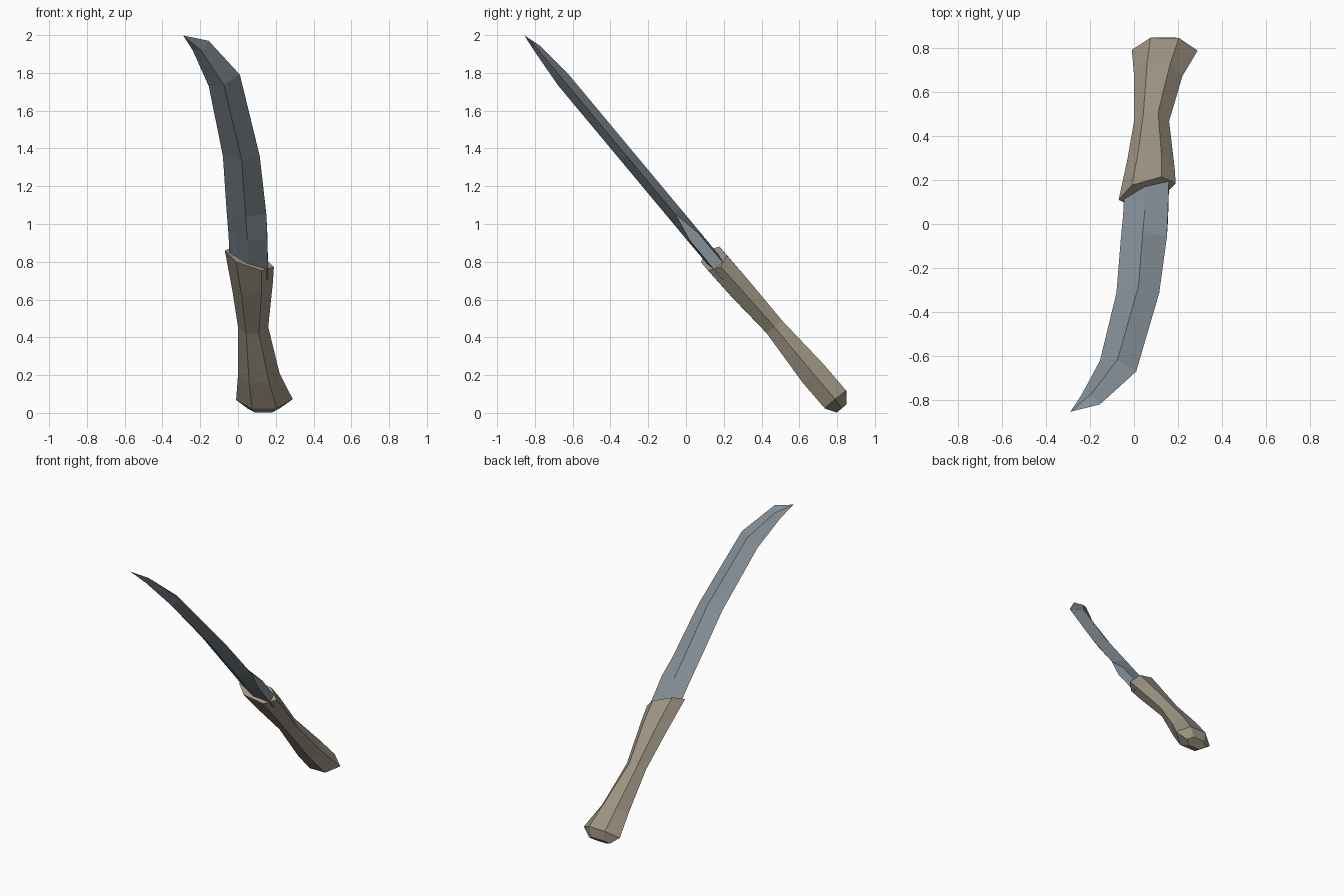
import bpy, bmesh
from mathutils import Vector

if "Cube" in bpy.data.objects:
    bpy.data.objects.remove(bpy.data.objects["Cube"])

# Knife frame: s runs from pommel to tip, t through the thickness, x across the width
AXIS = Vector((0, -0.64, 0.768))
NORMAL = Vector((0, 0.768, 0.64))


def place(x, s, t):
    return Vector((x, 0, 0)) + AXIS * s + NORMAL * t


def material(name, rgb):
    m = bpy.data.materials.new(name)
    m.diffuse_color = (*rgb, 1)
    m.use_nodes = True
    m.node_tree.nodes["Principled BSDF"].inputs["Base Color"].default_value = m.diffuse_color
    return m


def loft(name, rings, mat):
    """Skin a list of equal-length rings, cap both ends, weld collapsed points."""
    bm = bmesh.new()
    loops = [[bm.verts.new(place(*p)) for p in ring] for ring in rings]
    n = len(loops[0])
    for a, b in zip(loops, loops[1:]):
        for i in range(n):
            j = (i + 1) % n
            bm.faces.new((a[i], a[j], b[j], b[i]))
    bm.faces.new(loops[0])
    bm.faces.new(loops[-1])
    bmesh.ops.remove_doubles(bm, verts=bm.verts, dist=0.0005)
    bmesh.ops.recalc_face_normals(bm, faces=bm.faces)
    me = bpy.data.meshes.new(name)
    bm.to_mesh(me)
    bm.free()
    me.materials.append(mat)
    ob = bpy.data.objects.new(name, me)
    bpy.context.collection.objects.link(ob)
    return ob


wood = material("handle_tan", (0.35, 0.305, 0.235))
steel = material("blade_steel", (0.235, 0.275, 0.31))

# Handle: six-sided, flared at both ends, slanted collar
# (s left, s right, x left, x ridge left, x ridge right, x right, t front, t back)
handle_rows = [
    (-0.51, -0.51, 0.05, 0.09, 0.18, 0.22, 0.615, 0.682),
    (-0.455, -0.45, -0.01, 0.075, 0.205, 0.29, 0.58, 0.727),
    (-0.28, -0.27, 0.00, 0.06, 0.165, 0.22, 0.577, 0.725),
    (0.05, 0.05, 0.00, 0.043, 0.11, 0.16, 0.598, 0.704),
    (0.31, 0.37, -0.03, 0.02, 0.125, 0.185, 0.579, 0.704),
    (0.59, 0.475, -0.07, -0.01, 0.125, 0.19, 0.572, 0.70),
]
rings = []
for sl, sr, xl, xa, xb, xr, tf, tb in handle_rows:
    tm = (tf + tb) / 2
    outline = [(xl, tm), (xa, tf), (xb, tf), (xr, tm), (xb, tb), (xa, tb)]
    rings.append([(x, sl + (sr - sl) * (x - xl) / (xr - xl), t) for x, t in outline])
loft("handle", rings, wood)

# Blade: diamond section, with a blunt edge near the handle
# (x left, s left, x ridge, s ridge, x right, s right, half thickness, half blunt edge)
blade_rows = [
    (-0.04, 0.42, 0.05, 0.42, 0.16, 0.42, 0.038, 0.03),
    (-0.05, 0.70, 0.05, 0.70, 0.155, 0.69, 0.04, 0.03),
    (-0.06, 0.86, 0.04, 0.86, 0.15, 0.845, 0.04, 0),
    (-0.08, 1.246, 0.02, 1.25, 0.115, 1.246, 0.04, 0),
    (-0.155, 1.728, -0.075, 1.77, 0.01, 1.806, 0.04, 0),
    (-0.24, 1.975, -0.195, 1.99, -0.155, 2.04, 0.02, 0),
    (-0.29, 2.083, -0.29, 2.083, -0.29, 2.083, 0, 0),
]
T = 0.63
rings = [[(xl, sl, T), (xm, sm, T - h), (xr, sr, T - e), (xr, sr, T + e), (xm, sm, T + h)]
         for xl, sl, xm, sm, xr, sr, h, e in blade_rows[:-1]]
blade = loft("blade", rings, steel)

# Blade tip: draw the end face out to a point
bm = bmesh.new()
bm.from_mesh(blade.data)
end = max(bm.faces, key=lambda f: f.calc_center_median().dot(AXIS))
bm.verts.ensure_lookup_table()
bm.verts.index_update()
tip = bmesh.ops.poke(bm, faces=[end])["verts"][0]
tip.co = place(-0.29, 2.083, 0.622)
bmesh.ops.recalc_face_normals(bm, faces=bm.faces)
bm.to_mesh(blade.data)
bm.free()
